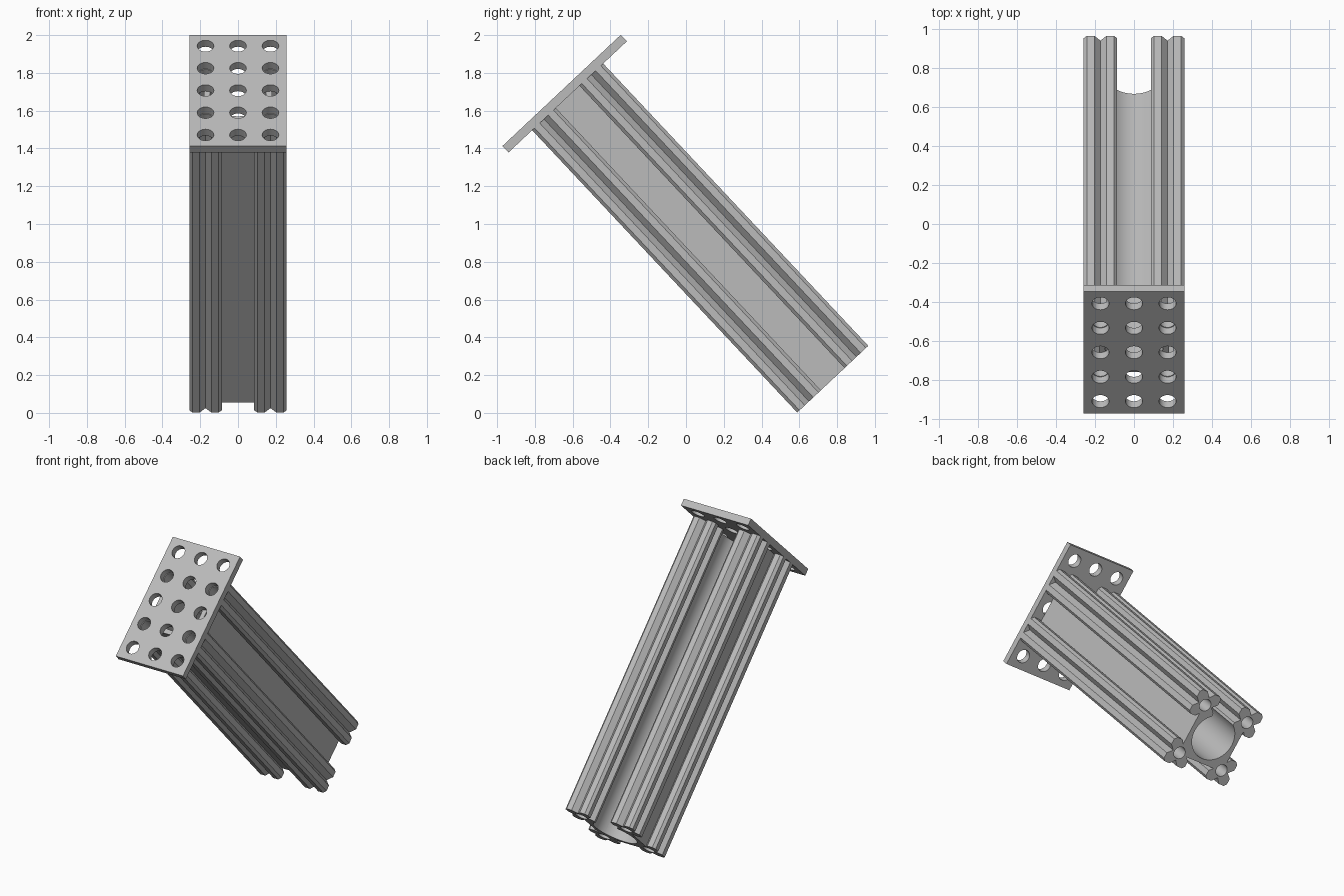
import bpy
import bmesh
from math import radians, sin, cos, pi
from mathutils import Matrix, Vector

cube = bpy.data.objects.get("Cube")
if cube:
    bpy.data.objects.remove(cube, do_unlink=True)

# Main dimensions
PITCH = 0.172            # hole grid spacing
HALF = PITCH / 2         # half width of one corner rail
BORE = 0.15              # central bore radius
WALL = 0.18              # outer face of the channel walls
LENGTH = 2.05
PLATE = 0.047

grey = bpy.data.materials.new("aluminium grey")
grey.use_nodes = True
colour = (0.5, 0.5, 0.5, 1)
grey.diffuse_color = colour
grey.node_tree.nodes["Principled BSDF"].inputs["Base Color"].default_value = colour

# Tilted frame: local z runs along the channel towards the plate
tilt = Matrix.Translation((0, -0.6425, 1.69)) @ Matrix.Rotation(radians(43.2), 4, "X")


def arc(cx, cy, r, start, end, steps):
    angles = [start + (end - start) * i / steps for i in range(steps + 1)]
    return [(cx + r * cos(a), cy + r * sin(a)) for a in angles]


def circle(cx, cy, r):
    return arc(cx, cy, r, 0, 2 * pi, 32)[:-1]


def extrude(name, loops, depth, z):
    """Extrude a flat outline (first loop) with holes (other loops)."""
    curve = bpy.data.curves.new(name, "CURVE")
    curve.dimensions = "2D"
    curve.fill_mode = "BOTH"
    curve.extrude = depth / 2
    for loop in loops:
        spline = curve.splines.new("POLY")
        spline.points.add(len(loop) - 1)
        for point, (x, y) in zip(spline.points, loop):
            point.co = (x, y, 0, 1)
        spline.use_cyclic_u = True
    helper = bpy.data.objects.new(name + " outline", curve)
    bpy.context.collection.objects.link(helper)
    graph = bpy.context.evaluated_depsgraph_get()
    mesh = bpy.data.meshes.new_from_object(helper.evaluated_get(graph))
    bpy.data.objects.remove(helper, do_unlink=True)

    bm = bmesh.new()
    bm.from_mesh(mesh)
    bmesh.ops.remove_doubles(bm, verts=bm.verts, dist=0.0001)
    bmesh.ops.recalc_face_normals(bm, faces=bm.faces)
    bm.to_mesh(mesh)
    bm.free()
    mesh.materials.clear()
    mesh.materials.append(grey)
    obj = bpy.data.objects.new(name, mesh)
    bpy.context.collection.objects.link(obj)
    obj.matrix_world = tilt @ Matrix.Translation((0, 0, z))
    bpy.ops.object.select_all(action="DESELECT")
    obj.select_set(True)
    bpy.context.view_layer.objects.active = obj
    bpy.ops.object.shade_smooth_by_angle(angle=radians(25))
    return obj


# End plate with a grid of holes
w, h = PITCH * 1.5, PITCH * 2.5
holes = [circle(i * PITCH, j * PITCH, 0.044)
         for i in (-1, 0, 1) for j in (-2, -1, 0, 1, 2)]
extrude("end_plate", [[(-w, -h), (w, -h), (w, h), (-w, h)]] + holes, PLATE, 0)

# Corner rails: four notched lobes, the inner one trimmed by the bore
middle = -(PLATE + LENGTH) / 2
lobe = [(HALF - 0.034, 0), (HALF, 0.031), (HALF, HALF - 0.017),
        (HALF - 0.017, HALF), (0.031, HALF)]
trim = Vector((HALF, (BORE ** 2 - HALF ** 2) ** 0.5))
a0 = trim.angle(Vector((1, 0)))


def rail_outline():
    points = []
    for turn in range(4):
        spin = Matrix.Rotation(turn * pi / 2, 2)
        part = [spin @ Vector(p) + Vector((PITCH, PITCH)) for p in lobe]
        if turn == 2:
            part = [part[0], part[1], *arc(0, 0, BORE, a0, pi / 2 - a0, 8), part[4]]
        points += [(p[0], p[1]) for p in part]
    return points


outline = rail_outline()
for sx, side in ((1, "left"), (-1, "right")):
    for sy, level in ((1, "upper"), (-1, "lower")):
        shape = [(sx * x, sy * y) for x, y in outline]
        bore = circle(sx * PITCH, sy * PITCH, 0.04)
        extrude(f"{level}_{side}_rail", [shape, bore], LENGTH, middle)

# Walls between rails on three sides, hollowed by the bore; the top is open
a1 = pi / 2 - a0
web = [(0.14, -0.1), (0.16, -0.121), (WALL, -0.121),
       (WALL, 0.121), (0.16, 0.121), (0.14, 0.1)]
web += arc(0, 0, BORE, a1, -a1, 20)
for name, angle in (("left_wall", 0), ("right_wall", pi), ("bottom_wall", -pi / 2)):
    spin = Matrix.Rotation(angle, 2)
    extrude(name, [[tuple(spin @ Vector(p)) for p in web]], LENGTH, middle)
